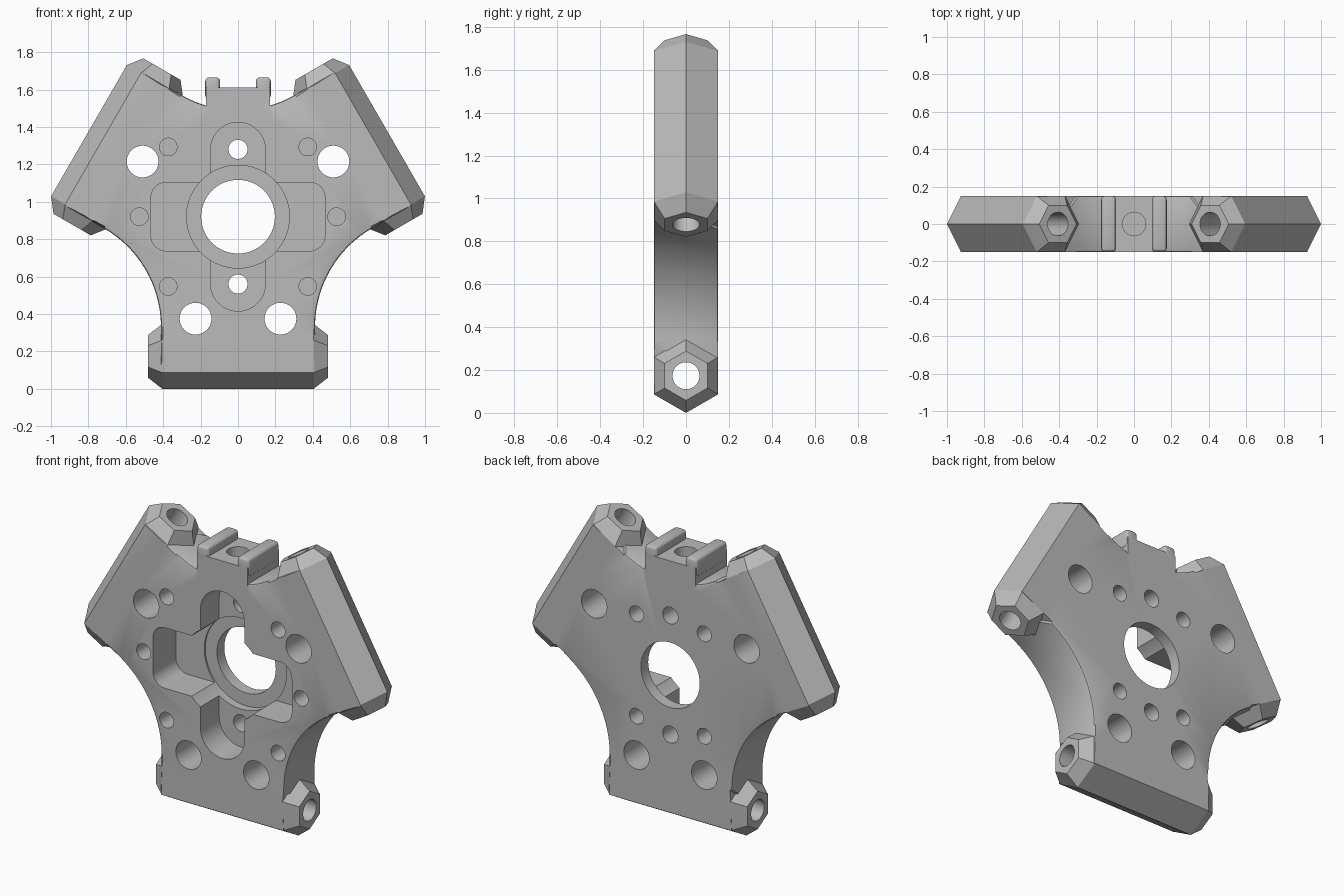
import bpy
import bmesh
from math import sin, cos, pi, radians
from mathutils import Matrix, Vector

old = bpy.data.objects.get("Cube")
if old:
    bpy.data.objects.remove(old, do_unlink=True)

CZ = 0.92       # height of the hub centre
HALF = 0.15     # half thickness of the plate
HEX_R = HALF / cos(pi / 6)
TURNS = (0, 120, 240)


def turn(deg):
    """Rotation about the hub centre, in the plane of the plate."""
    c = Matrix.Translation((0, 0, CZ))
    return c @ Matrix.Rotation(radians(deg), 4, 'Y') @ c.inverted()


def finish(name, bm):
    bmesh.ops.recalc_face_normals(bm, faces=bm.faces)
    mesh = bpy.data.meshes.new(name)
    bm.to_mesh(mesh)
    bm.free()
    ob = bpy.data.objects.new(name, mesh)
    bpy.context.collection.objects.link(ob)
    return ob


def loft(name, rings):
    bm = bmesh.new()
    loops = [[bm.verts.new(p) for p in ring] for ring in rings]
    n = len(loops[0])
    for a, b in zip(loops, loops[1:]):
        for i in range(n):
            j = (i + 1) % n
            bm.faces.new((a[i], a[j], b[j], b[i]))
    bm.faces.new(loops[0])
    bm.faces.new(loops[-1])
    return finish(name, bm)


def prism(name, outline, y0, y1):
    return loft(name, [[(x, y, z) for x, z in outline] for y in (y0, y1)])


def arc(cx, cz, r, a0, a1, n):
    steps = [radians(a0 + (a1 - a0) * i / n) for i in range(n + 1)]
    return [(cx + r * cos(a), cz + r * sin(a)) for a in steps]


def disc(name, x, z, r, y0, y1, n=40):
    return prism(name, arc(x, z, r, 0, 360, n)[:-1], y0, y1)


def round_box(name, w, h, r, y0, y1):
    pts = []
    for k, (sx, sz) in enumerate(((1, 1), (-1, 1), (-1, -1), (1, -1))):
        pts += arc(sx * (w - r), CZ + sz * (h - r), r, 90 * k, 90 * k + 90, 10)
    # drop coincident points where a straight side has no length
    clean = [p for i, p in enumerate(pts)
             if (Vector(p) - Vector(pts[i - 1])).length > 1e-4]
    return prism(name, clean, y0, y1)


def box(name, x0, x1, y0, y1, z0, z1):
    return prism(name, [(x0, z0), (x1, z0), (x1, z1), (x0, z1)], y0, y1)


def apply_mod(ob, mod):
    bpy.context.view_layer.update()
    with bpy.context.temp_override(object=ob, active_object=ob, selected_objects=[ob]):
        bpy.ops.object.modifier_apply(modifier=mod.name)


def combine(ob, other, operation):
    mod = ob.modifiers.new(operation, 'BOOLEAN')
    mod.operation = operation
    mod.solver = 'EXACT'
    mod.object = other
    apply_mod(ob, mod)
    bpy.data.objects.remove(other, do_unlink=True)


# Plate: three straight sides joined by three concave arcs
EDGE, FLAT = 0.41, CZ - HEX_R / 2
ARC_U, ARC_R = 1.18, 0.61
outline, arc_pts = [], []
for k in range(3):
    m = turn(-120 * k)
    side = [(-EDGE, CZ - FLAT), (EDGE, CZ - FLAT)]
    a = radians(-30)
    curve = arc(ARC_U * cos(a), CZ + ARC_U * sin(a), ARC_R, 180, 120, 28)
    for group, pts in (("side", side), ("curve", curve)):
        for x, z in pts:
            v = m @ Vector((x, 0, z))
            outline.append((v.x, v.z))
            if group == "curve":
                arc_pts.append(Vector((v.x, v.z)))
body = prism("mount_body", outline, -HALF, HALF)

# Softened rims along the concave sides
bm = bmesh.new()
bm.from_mesh(body.data)


def on_arc(v):
    return any((Vector((v.co.x, v.co.z)) - p).length < 1e-4 for p in arc_pts)


rim = [e for e in bm.edges
       if abs(e.verts[0].co.y - e.verts[1].co.y) < 1e-4
       and e.calc_length() < 0.05 and all(on_arc(v) for v in e.verts)]
bmesh.ops.bevel(bm, geom=rim, offset=0.012, segments=2, profile=0.5, affect='EDGES')
bm.to_mesh(body.data)
bm.free()

# Hexagonal bars with tapered ends
for deg in TURNS:
    m = turn(deg)
    rings = []
    for x, r in ((-0.48, 0.115), (-0.405, HEX_R), (0.405, HEX_R), (0.48, 0.115)):
        rings.append([m @ Vector((x, r * sin(k * pi / 3), HEX_R + r * cos(k * pi / 3)))
                      for k in range(6)])
    combine(body, loft("hex_bar", rings), 'UNION')

# Top block with two rounded ribs
combine(body, box("top_block", -0.17, 0.17, -HALF, HALF, 1.46, 1.61), 'UNION')
for s in (-1, 1):
    x0, x1 = sorted((s * 0.095, s * 0.176))
    rib = box("top_rib", x0, x1, -HALF, HALF, 1.55, 1.665)
    bev = rib.modifiers.new("round", 'BEVEL')
    bev.width, bev.segments = 0.022, 3
    apply_mod(rib, bev)
    combine(body, rib, 'UNION')

# Front pocket: stadium, rounded box and round well
OUT = 0.4
combine(body, round_box("slot_cut", 0.147, 0.505, 0.147, -OUT, 0.03), 'DIFFERENCE')
combine(body, round_box("cross_cut", 0.465, 0.183, 0.08, -OUT, 0.07), 'DIFFERENCE')
combine(body, disc("well_cut", 0, CZ, 0.275, -OUT, 0.08, 64), 'DIFFERENCE')
combine(body, disc("bore_cut", 0, CZ, 0.197, -OUT, OUT, 64), 'DIFFERENCE')

# Through holes
for s in (-1, 1):
    combine(body, disc("slot_hole", 0, CZ + s * 0.36, 0.051, -OUT, OUT), 'DIFFERENCE')
    for x, z in ((0.51, 1.215), (0.227, 0.375)):
        combine(body, disc("large_hole", s * x, z, 0.085, -OUT, OUT), 'DIFFERENCE')

# Blind holes in the front and in the back
for s in (-1, 1):
    for x, z in ((0.373, 0.373), (0.373, -0.373), (0.527, 0)):
        combine(body, disc("front_hole", s * x, CZ + z, 0.047, -OUT, 0.05), 'DIFFERENCE')
    for z in (-0.31, 0.31):
        combine(body, disc("back_hole", s * 0.227, CZ + z, 0.047, -0.05, OUT), 'DIFFERENCE')

# Bores along the bars and down the top block
ring = [(0.063 * cos(a), 0.063 * sin(a)) for a in (2 * pi * i / 40 for i in range(40))]
for deg in TURNS:
    m = turn(deg)
    bore = loft("bar_bore", [[m @ Vector((x, y, HEX_R + z)) for y, z in ring]
                             for x in (-0.6, 0.6)])
    combine(body, bore, 'DIFFERENCE')
combine(body, loft("top_bore", [[(x, y, z) for x, y in ring] for z in (1.45, 1.8)]),
        'DIFFERENCE')

# Plain grey over the whole part
grey = bpy.data.materials.new("plain_grey")
grey.use_nodes = True
colour = (0.5, 0.5, 0.5, 1)
grey.diffuse_color = colour
grey.node_tree.nodes["Principled BSDF"].inputs["Base Color"].default_value = colour
body.data.materials.clear()
body.data.materials.append(grey)
for p in body.data.polygons:
    p.material_index = 0

# Smooth curved walls, sharp edges kept
bpy.ops.object.select_all(action='DESELECT')
body.select_set(True)
bpy.context.view_layer.objects.active = body
bpy.ops.object.shade_smooth_by_angle(angle=radians(25))
